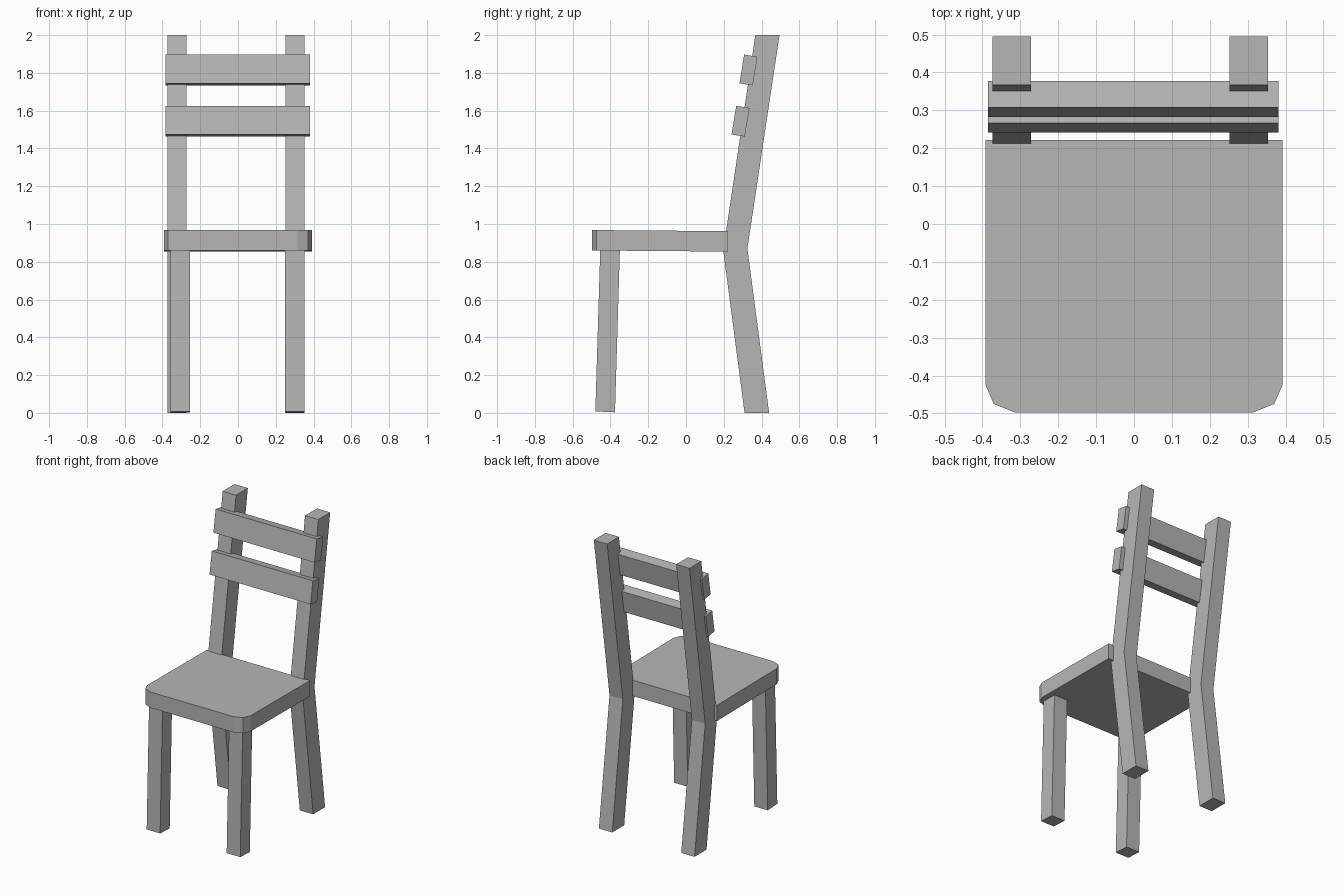
import bpy
import bmesh
from mathutils import Vector

default_cube = bpy.data.objects.get("Cube")
if default_cube:
    bpy.data.objects.remove(default_cube)

# Single grey finish
GREY = (0.47, 0.47, 0.47, 1)
grey = bpy.data.materials.new("grey_wood")
grey.use_nodes = True
grey.diffuse_color = GREY
grey.node_tree.nodes["Principled BSDF"].inputs["Base Color"].default_value = GREY


def prism(name, outline, offset):
    """Extrude a closed outline along an offset into a solid part."""
    bm = bmesh.new()
    face = bm.faces.new([bm.verts.new(p) for p in outline])
    result = bmesh.ops.extrude_face_region(bm, geom=[face], use_keep_orig=True)
    moved = [v for v in result["geom"] if isinstance(v, bmesh.types.BMVert)]
    bmesh.ops.translate(bm, verts=moved, vec=Vector(offset))
    bmesh.ops.recalc_face_normals(bm, faces=bm.faces)
    mesh = bpy.data.meshes.new(name)
    bm.to_mesh(mesh)
    bm.free()
    mesh.materials.append(grey)
    obj = bpy.data.objects.new(name, mesh)
    bpy.context.collection.objects.link(obj)
    return obj


def side_prism(name, profile, x0, x1):
    """Extrude a side profile of (y, z) points across the width."""
    return prism(name, [(x0, y, z) for y, z in profile], (x1 - x0, 0, 0))


# Seat with clipped front corners, dropping very slightly to the back
corner = [(0.392, 0.222), (0.392, -0.425), (0.37, -0.475), (0.315, -0.497)]
plan = corner + [(-x, y) for x, y in reversed(corner)]
prism("seat", [(x, y, 0.857 - 0.008 * (y + 0.14)) for x, y in plan], (0, 0, 0.108))

# Bent back posts and leaning front legs
post = [(0.31, 0), (0.44, 0), (0.325, 0.87), (0.495, 2), (0.367, 2), (0.197, 0.86)]
leg = [(-0.48, 0.008), (-0.376, 0.003), (-0.35, 0.865), (-0.454, 0.865)]
side_prism("right_back_post", post, -0.373, -0.272)
side_prism("left_back_post", post, 0.252, 0.353)
side_prism("right_front_leg", leg, -0.357, -0.255)
side_prism("left_front_leg", leg, 0.25, 0.353)

# Two tilted backrest slats, sharing one section
slat = [(0.283, 1.745), (0.353, 1.734), (0.378, 1.885), (0.308, 1.897)]
for name, dy, dz in (("upper_slat", 0, 0), ("lower_slat", -0.042, -0.271)):
    side_prism(name, [(y + dy, z + dz) for y, z in slat], -0.385, 0.382)
